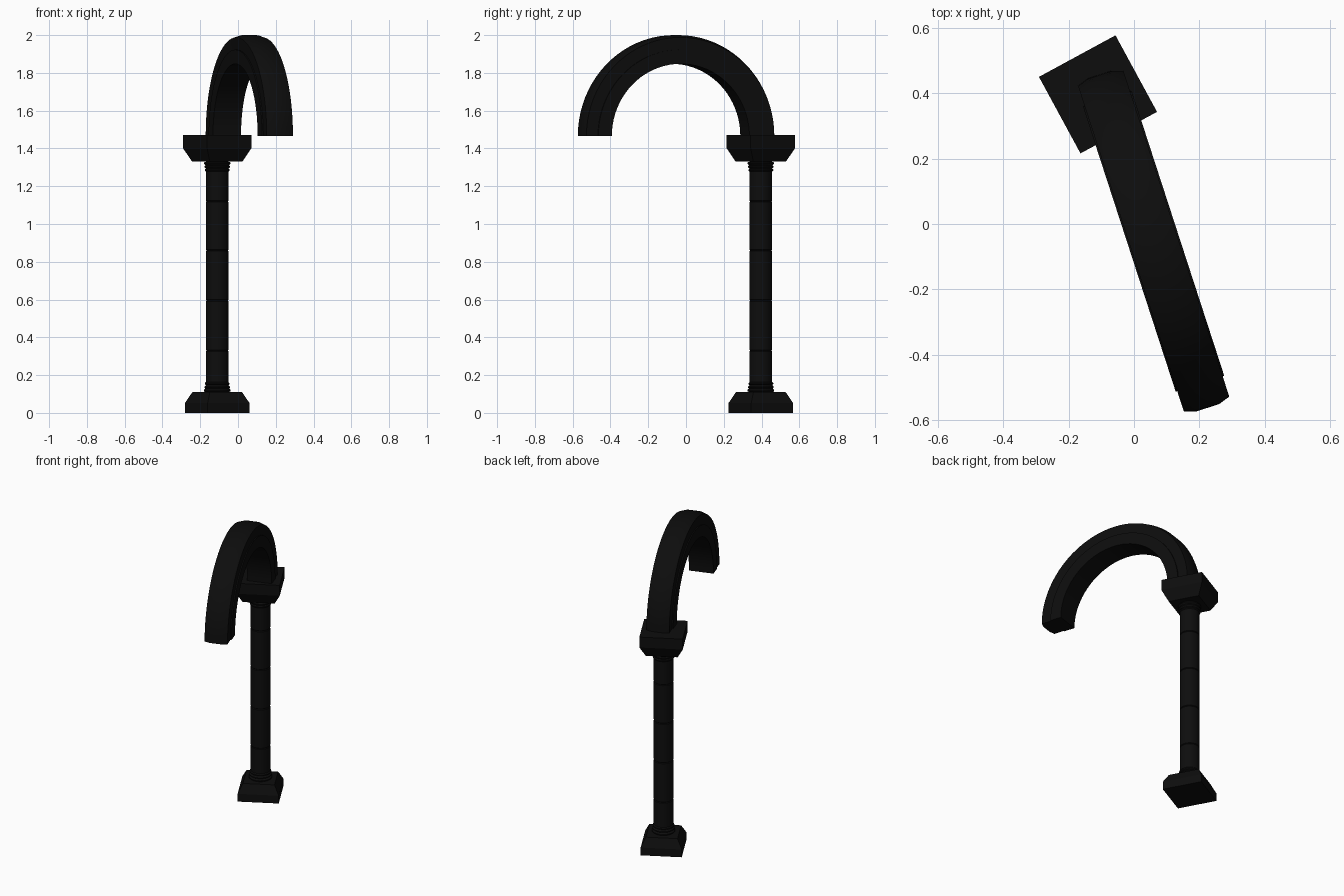
import bpy, bmesh, math
from mathutils import Vector

if "Cube" in bpy.data.objects:
    bpy.data.objects.remove(bpy.data.objects["Cube"])

COL = Vector((-0.11, 0.396, 0))      # column axis
ARCH = Vector((0.06, -0.0525, 1.465))  # arch centre at springing level

stone = bpy.data.materials.new("dark_stone")
stone.diffuse_color = (0.004, 0.004, 0.004, 1)
stone.use_nodes = True
stone.node_tree.nodes["Principled BSDF"].inputs["Base Color"].default_value = stone.diffuse_color


def finish(name, bm, loc, rot, smooth=False):
    bmesh.ops.recalc_face_normals(bm, faces=bm.faces)
    me = bpy.data.meshes.new(name)
    bm.to_mesh(me)
    bm.free()
    ob = bpy.data.objects.new(name, me)
    bpy.context.collection.objects.link(ob)
    ob.location = loc
    ob.rotation_euler.z = math.radians(rot)
    me.materials.append(stone)
    if smooth:
        bpy.ops.object.select_all(action='DESELECT')
        ob.select_set(True)
        bpy.context.view_layer.objects.active = ob
        bpy.ops.object.shade_smooth_by_angle(angle=math.radians(30))
    return ob


def bridge_rings(bm, rings):
    """Skin a list of closed point loops and cap both ends."""
    vs = [[bm.verts.new(p) for p in ring] for ring in rings]
    n = len(vs[0])
    for a, b in zip(vs, vs[1:]):
        for i in range(n):
            j = (i + 1) % n
            bm.faces.new((a[i], a[j], b[j], b[i]))
    bm.faces.new(vs[0])
    bm.faces.new(vs[-1])


def square_block(name, levels):
    bm = bmesh.new()
    bridge_rings(bm, [[(-h, -h, z), (h, -h, z), (h, h, z), (-h, h, z)] for h, z in levels])
    return finish(name, bm, COL, 28.5)


def lathe(name, profile, n=24):
    bm = bmesh.new()
    ring = lambda r, z: [(r * math.cos(math.tau * i / n), r * math.sin(math.tau * i / n), z)
                         for i in range(n)]
    bridge_rings(bm, [ring(r, z) for r, z in profile])
    return finish(name, bm, COL, 0, True)


# square plinth and capital block
square_block("plinth", [(0.126, 0), (0.126, 0.052), (0.097, 0.11)])
square_block("capital", [(0.098, 1.33), (0.133, 1.4), (0.133, 1.47)])

# shaft drums separated by fine joints
shaft = [(0.06, 0.1)]
for z in (0.33, 0.595, 0.86, 1.12):
    shaft += [(0.06, z - 0.004), (0.056, z), (0.06, z + 0.004)]
shaft.append((0.06, 1.34))
lathe("shaft", shaft)


# stacked round mouldings at foot and neck
def moulding(name, z0, step):
    pts = [(0.05, z0)]
    for k, r in enumerate((0.071, 0.068, 0.066)):
        z = z0 + step * 0.018 * k
        pts += [(r - 0.006, z + step * 0.001), (r, z + step * 0.006),
                (r, z + step * 0.011), (r - 0.006, z + step * 0.017)]
    pts.append((0.05, z0 + step * 0.054))
    lathe(name, pts)


moulding("foot_rings", 0.11, 1)
moulding("neck_rings", 1.33, -1)

# half-round arch: stepped section (half width, radius) mirrored, swept 180 degrees
half = [(0.078, 0.383), (0.078, 0.458), (0.071, 0.458), (0.073, 0.523), (0.037, 0.535)]
section = half + [(-p, r) for p, r in reversed(half)]
SEG = 40
bm = bmesh.new()
bridge_rings(bm, [[(p, r * math.cos(math.pi * i / SEG), r * math.sin(math.pi * i / SEG))
                   for p, r in section] for i in range(SEG + 1)])
finish("arch", bm, ARCH, 18, True)
